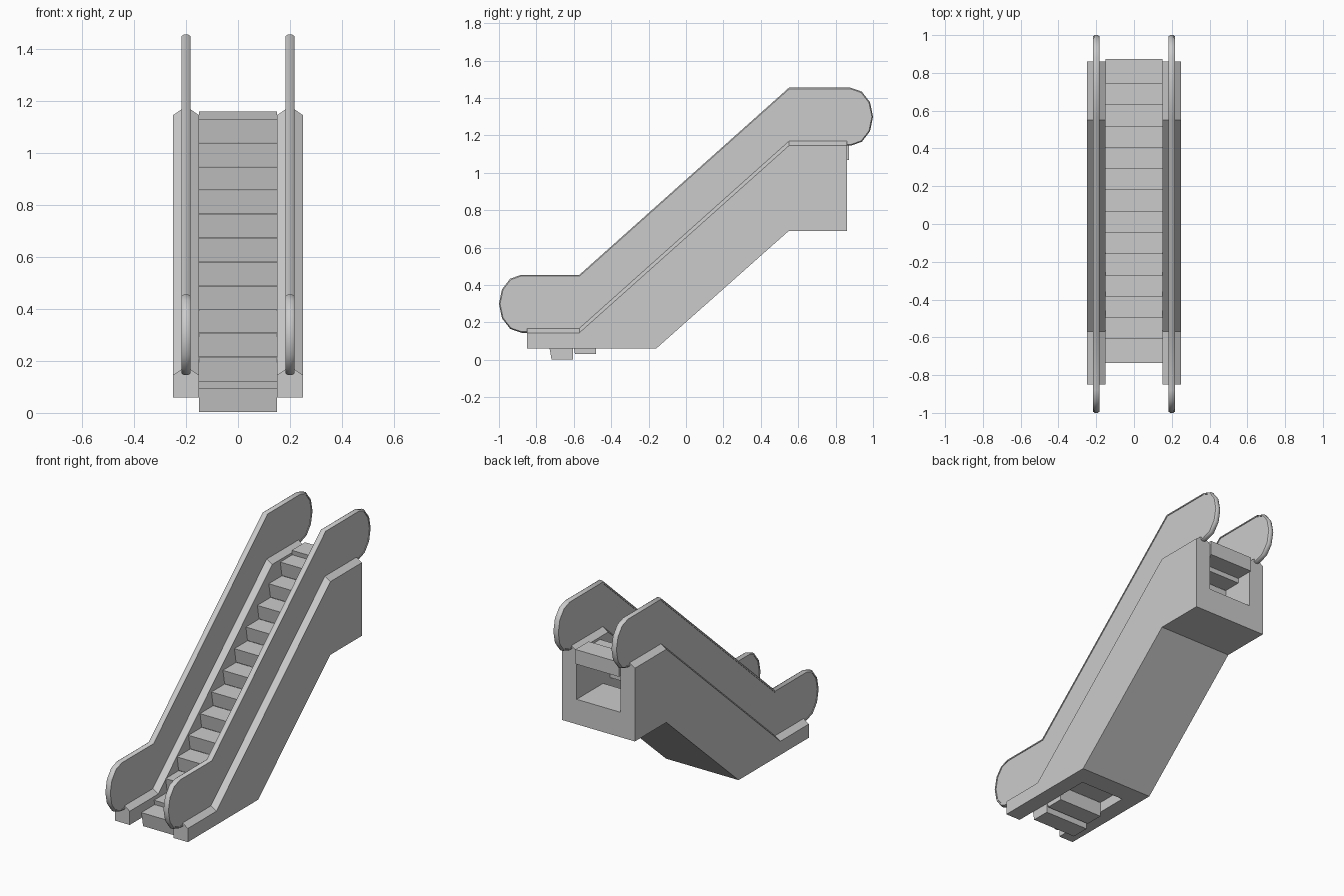
import bpy, math
from mathutils import Vector

if "Cube" in bpy.data.objects:
    bpy.data.objects.remove(bpy.data.objects["Cube"])

grey = bpy.data.materials.new("light grey")
grey.diffuse_color = (0.6, 0.6, 0.6, 1)
grey.use_nodes = True
grey.node_tree.nodes["Principled BSDF"].inputs["Base Color"].default_value = grey.diffuse_color


def make(name, verts, faces):
    """Create a mesh object with consistent outward normals."""
    import bmesh
    me = bpy.data.meshes.new(name)
    me.from_pydata(verts, [], faces)
    bm = bmesh.new()
    bm.from_mesh(me)
    bmesh.ops.recalc_face_normals(bm, faces=bm.faces)
    bm.to_mesh(me)
    bm.free()
    me.materials.append(grey)
    ob = bpy.data.objects.new(name, me)
    bpy.context.collection.objects.link(ob)
    return ob


def loft(name, rings):
    """Join closed rings of equal length and cap both ends."""
    n = len(rings[0])
    verts = [v for r in rings for v in r]
    faces = [(i * n + j, i * n + (j + 1) % n, (i + 1) * n + (j + 1) % n, (i + 1) * n + j)
             for i in range(len(rings) - 1) for j in range(n)]
    faces += [tuple(range(n)), tuple(range(len(verts) - n, len(verts)))]
    return make(name, verts, faces)


def prism(name, outline, x0, x1):
    """Extrude a (y, z) outline across x."""
    return loft(name, [[(x, y, z) for y, z in outline] for x in (x0, x1)])


def end_arc(cy, cz, a0, a1):
    """Half ellipse at a handrail end, in six segments."""
    return [Vector((cy + 0.12 * math.cos(a), cz + 0.155 * math.sin(a)))
            for a in (math.radians(a0 + (a1 - a0) * i / 6) for i in range(7))]


# Handrail path in (y, z), running from the lower end to the upper end
path = ([Vector((-0.85, 0.145))] + end_arc(-0.88, 0.30, 270, 90)
        + [Vector((-0.57, 0.455)), Vector((0.55, 1.455))]
        + end_arc(0.88, 1.30, 90, -90) + [Vector((0.86, 1.145))])


def inward(i):
    """Mitred inward normal of the path at point i."""
    segs = [(path[k + 1] - path[k]).normalized()
            for k in (i - 1, i) if 0 <= k < len(path) - 1]
    normals = [Vector((d.y, -d.x)) for d in segs]
    m = sum(normals, Vector((0, 0))).normalized()
    return m / m.dot(normals[0])


def offset(d):
    return [p + inward(i) * d for i, p in enumerate(path)]


# Side stations: y, bottom z, shoulder z
stations = [(-0.85, 0.06, 0.145), (-0.57, 0.06, 0.145), (-0.16, 0.06, 0.511),
            (0.55, 0.69, 1.145), (0.86, 0.69, 1.145)]
rail_section = [(-0.017, 0.013), (-0.017, 0.006), (-0.008, 0.0),
                (0.008, 0.0), (0.017, 0.006), (0.017, 0.013)]

for side, s in (("left", -1), ("right", 1)):
    # Truss side with bevelled top
    loft(side + "_side_body",
         [[(s * 0.15, y, b), (s * 0.25, y, b), (s * 0.25, y, t), (s * 0.215, y, t + 0.024),
           (s * 0.185, y, t + 0.024), (s * 0.15, y, t)] for y, b, t in stations])
    # Balustrade panel
    base = [(0.85, 1.155), (0.55, 1.155), (-0.57, 0.155), (-0.84, 0.155)]
    panel = [tuple(p) for p in offset(0.01)][1:-1] + base
    prism(side + "_balustrade", panel, s * 0.2 - 0.013, s * 0.2 + 0.013)
    # Handrail wrapped around the panel edge
    rows = [[(s * 0.2 + x, p.x, p.y) for x, p in
             ((x, path[i] + inward(i) * d) for x, d in rail_section)] for i in range(len(path))]
    rail = loft(side + "_handrail", rows)
    bpy.ops.object.select_all(action='DESELECT')
    rail.select_set(True)
    bpy.context.view_layer.objects.active = rail
    bpy.ops.object.shade_smooth_by_angle(angle=math.radians(35))

# Underside slab between the sides, open at both ends
prism("underside", [(-0.285, 0.06), (-0.16, 0.06), (0.55, 0.69), (0.86, 0.69),
                    (0.86, 0.845), (0.60, 0.845)], -0.15, 0.15)

# Steps: a flat one at each end, evenly rising ones between
tops = [0.093] + [0.122 + 0.0916 * i for i in range(12)] + [1.16]
for i, z in enumerate(tops):
    y = -0.735 if i == 0 else -0.61 + 0.1127 * (i - 1)
    prism("step_%02d" % (i + 1),
          [(y, z), (y + 0.13, z), (y + 0.13, z - 0.09), (y + 0.016, z - 0.09)], -0.15, 0.15)
